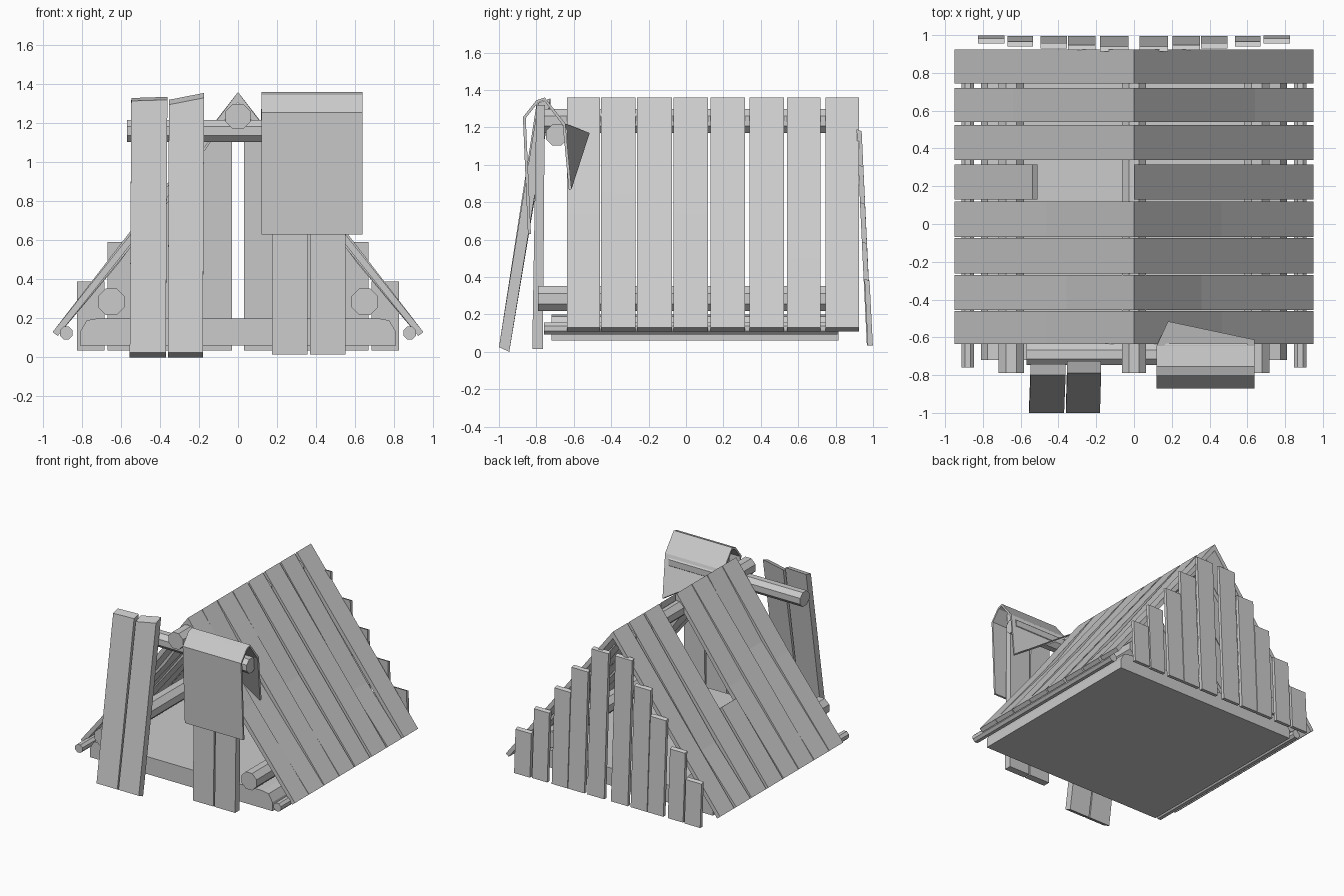
import bpy, bmesh, math
from mathutils import Vector

if "Cube" in bpy.data.objects:
    bpy.data.objects.remove(bpy.data.objects["Cube"])

wood = bpy.data.materials.new("plain grey")
wood.diffuse_color = (0.6, 0.6, 0.6, 1)
wood.use_nodes = True
wood.node_tree.nodes["Principled BSDF"].inputs["Base Color"].default_value = wood.diffuse_color


def finish(name, bm):
    bmesh.ops.recalc_face_normals(bm, faces=bm.faces)
    me = bpy.data.meshes.new(name)
    bm.to_mesh(me)
    bm.free()
    me.materials.append(wood)
    ob = bpy.data.objects.new(name, me)
    bpy.context.collection.objects.link(ob)
    return ob


def extrude(name, ring_a, ring_b):
    """Closed solid between two matching outlines."""
    bm = bmesh.new()
    a = [bm.verts.new(p) for p in ring_a]
    b = [bm.verts.new(p) for p in ring_b]
    n = len(a)
    bm.faces.new(a)
    bm.faces.new(b[::-1])
    for i in range(n):
        bm.faces.new((a[i], b[i], b[(i + 1) % n], a[(i + 1) % n]))
    return finish(name, bm)


def pole(name, start, end, r):
    """Eight-sided straight pole."""
    s, e = Vector(start), Vector(end)
    rot = (e - s).to_track_quat('Z', 'Y')
    ring = [rot @ Vector((r * math.cos(t), r * math.sin(t), 0))
            for t in (math.tau * (k + 0.5) / 8 for k in range(8))]
    return extrude(name, [s + p for p in ring], [e + p for p in ring])


# Floor slab with chamfered upper edges
half = [(0.81, 0.06), (0.81, 0.13), (0.775, 0.19), (0.72, 0.2)]
outline = half + [(-x, z) for x, z in reversed(half)]
extrude("floor", [(x, -0.72, z) for x, z in outline], [(x, 0.815, z) for x, z in outline])

# Poles running front to back, and the cross bar
pole("ridge_pole", (0, -0.79, 1.235), (0, 0.81, 1.235), 0.07)
for s, side in ((-1, "left"), (1, "right")):
    pole("side_pole_" + side, (s * 0.65, -0.79, 0.285), (s * 0.65, 0.81, 0.285), 0.073)
    pole("eave_pole_" + side, (s * 0.88, -0.76, 0.125), (s * 0.88, 0.81, 0.125), 0.035)
pole("cross_bar", (-0.57, -0.69, 1.16), (0.6, -0.69, 1.16), 0.062)

# Roof slats: some sag inward partway down, and one is broken off short
DOWN = Vector((0.95, 0, -1.23)).normalized()
OUT = Vector((1.23, 0, 0.95)).normalized()
TOP = Vector((0, 0, 1.36))
FULL = Vector((0.95, 1.23)).length
SLATS = [(-0.635, -0.46, 0.5, 0.012), (-0.455, -0.27, 0.4, 0.03), (-0.262, -0.075, 0.5, 0.0),
         (-0.068, 0.118, 0.5, 0.015), (0.13, 0.315, 0.5, 0.0), (0.34, 0.525, 0.5, 0.0),
         (0.54, 0.72, 0.69, 0.02), (0.745, 0.925, 0.5, 0.0)]
for s, side in ((-1, "left"), (1, "right")):
    for i, (y0, y1, bend, sag) in enumerate(SLATS):
        start = 0.565 if (s < 0 and i == 4) else 0.0
        mid = max(bend, start + 0.15)
        upper = [TOP + DOWN * FULL * t - OUT * d
                 for t, d in ((start, 0), (mid, sag), (1, 0))]
        lower = [p - OUT * 0.033 for p in upper]
        if start == 0:
            lower[0] = Vector((0, 0, 1.36 - 0.054))   # mitred at the ridge
        prof = upper + lower[::-1]
        extrude(f"roof_slat_{side}_{i + 1}",
                [(s * p.x, y0, p.z) for p in prof], [(s * p.x, y1, p.z) for p in prof])

# Back wall: leaning boards stepping down from the middle
BOARDS = [(0.03, 0.18, 1.18), (0.205, 0.35, 0.99), (0.355, 0.495, 0.79),
          (0.535, 0.67, 0.58), (0.685, 0.825, 0.38)]
for s, side in ((-1, "left"), (1, "right")):
    for i, (x0, x1, top) in enumerate(BOARDS):
        yb = 0.967 if i < 4 else 0.972
        yt = yb - 0.055 * top / 1.18
        w = 0.027
        prof = [(yb, 0.035), (yb + w, 0.035), (yt + w, top), (yt, top + 0.01)]
        extrude(f"back_board_{side}_{i + 1}",
                [(s * x0, y, z) for y, z in prof], [(s * x1, y, z) for y, z in prof])


# Front boards leaning on the cross bar
def front_board(name, x0, x1, prof, shift=0.0, slant=0.0):
    a = [(x0 + (shift if i > 1 else 0), y, z - (slant if i > 1 else 0))
         for i, (y, z) in enumerate(prof)]
    b = [(x1 + (shift if i > 1 else 0), y, z) for i, (y, z) in enumerate(prof)]
    extrude(name, a, b)


lean = [(-1.0, 0.025), (-0.945, 0.0), (-0.74, 1.335), (-0.80, 1.32)]
front_board("front_board_1", -0.555, -0.37, lean, 0.008, 0.006)
lean2 = lean[:2] + [(-0.725, 1.355), (-0.79, 1.33)]
front_board("front_board_2", -0.36, -0.18, lean2, 0.006, 0.035)
upright = [(-0.822, 0.015), (-0.765, 0.015), (-0.755, 1.32), (-0.80, 1.32)]
front_board("front_board_3", 0.175, 0.357, upright)
front_board("front_board_4", 0.368, 0.55, upright)

# Hide cloth draped over the right boards, with an uneven rear flap
bm = bmesh.new()
fold = [(-0.845, 0.63), (-0.872, 1.255), (-0.80, 1.345), (-0.755, 1.36), (-0.645, 1.22)]
rows = [[(0.12, y, z), (0.637, y, z)] for y, z in fold]
rows.append([(0.18, -0.515, 1.17), (0.637, -0.612, 0.87)])
vs = [[bm.verts.new(p) for p in r] for r in rows]
for r, q in zip(vs, vs[1:]):
    bm.faces.new((r[0], r[1], q[1], q[0]))
# thickness goes inward, towards the boards
cloth = finish("draped_cloth", bm)
front = cloth.data.polygons[0].normal.y
mod = cloth.modifiers.new("thickness", 'SOLIDIFY')
mod.thickness = 0.016
mod.offset = -1 if front < 0 else 1
